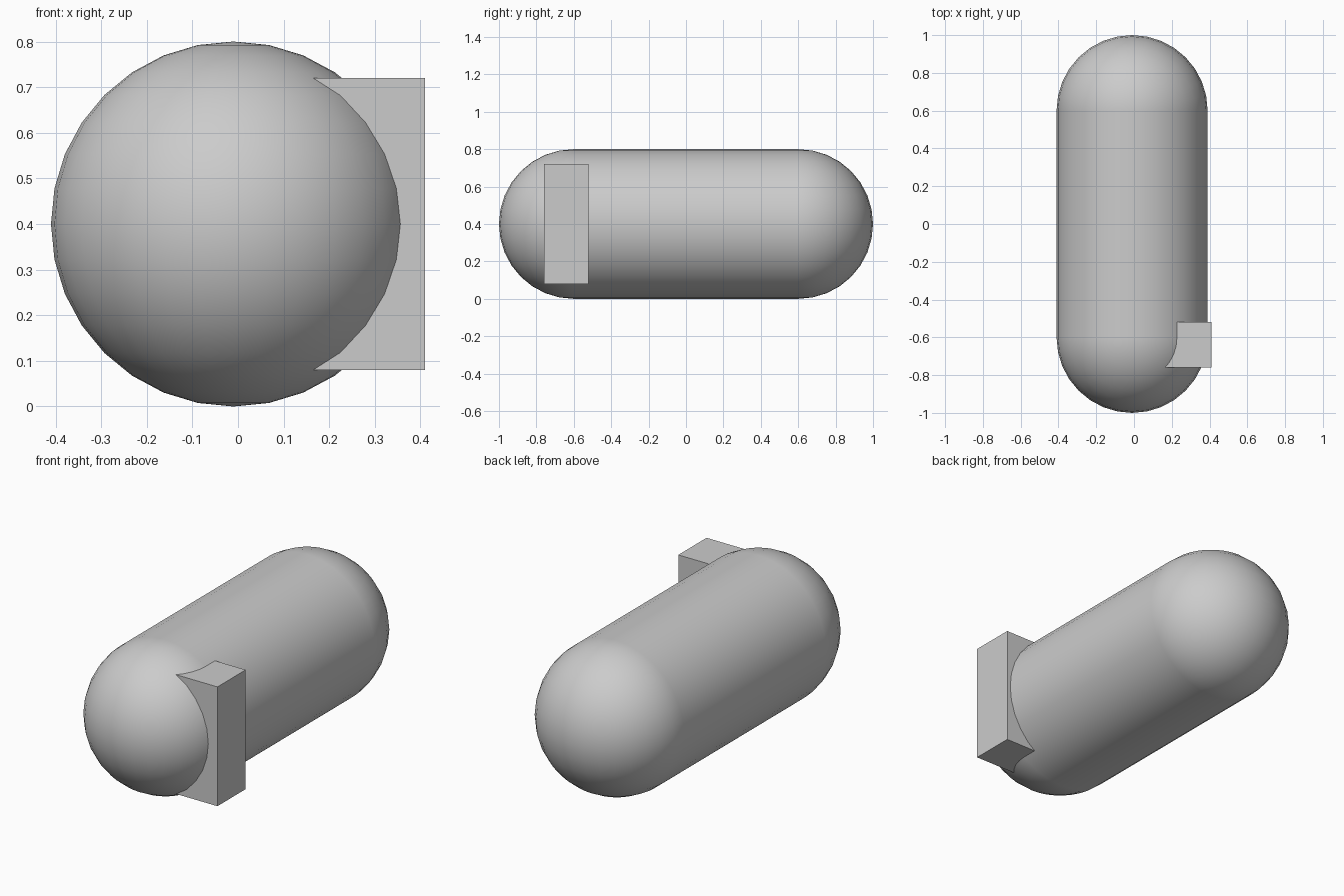
import bpy
from math import pi

if "Cube" in bpy.data.objects:
    bpy.data.objects.remove(bpy.data.objects["Cube"])

CX, R, H = -0.01, 0.4, 0.6   # body axis x, radius, half length of straight section


def smooth(ob):
    bpy.ops.object.select_all(action='DESELECT')
    ob.select_set(True)
    bpy.context.view_layer.objects.active = ob
    bpy.ops.object.shade_smooth_by_angle(angle=pi / 6)


# Straight middle of the capsule, open where the domes take over
bpy.ops.mesh.primitive_cylinder_add(vertices=32, radius=R, depth=2 * H, end_fill_type='NOTHING',
                                    location=(CX, 0, R), rotation=(pi / 2, 0, 0))
body = bpy.context.object
body.name = "body"
smooth(body)

# Rounded ends
for name, y in (("front_dome", -H), ("back_dome", H)):
    bpy.ops.mesh.primitive_uv_sphere_add(segments=32, ring_count=16, radius=R, location=(CX, y, R))
    dome = bpy.context.object
    dome.name = name
    smooth(dome)

# Upright block set into the right side near the front
bpy.ops.mesh.primitive_cube_add(size=1, location=(0.285, -0.64, R))
block = bpy.context.object
block.name = "side_block"
block.scale = (0.25, 0.24, 0.64)
bpy.ops.object.transform_apply(location=False, rotation=False, scale=True)
